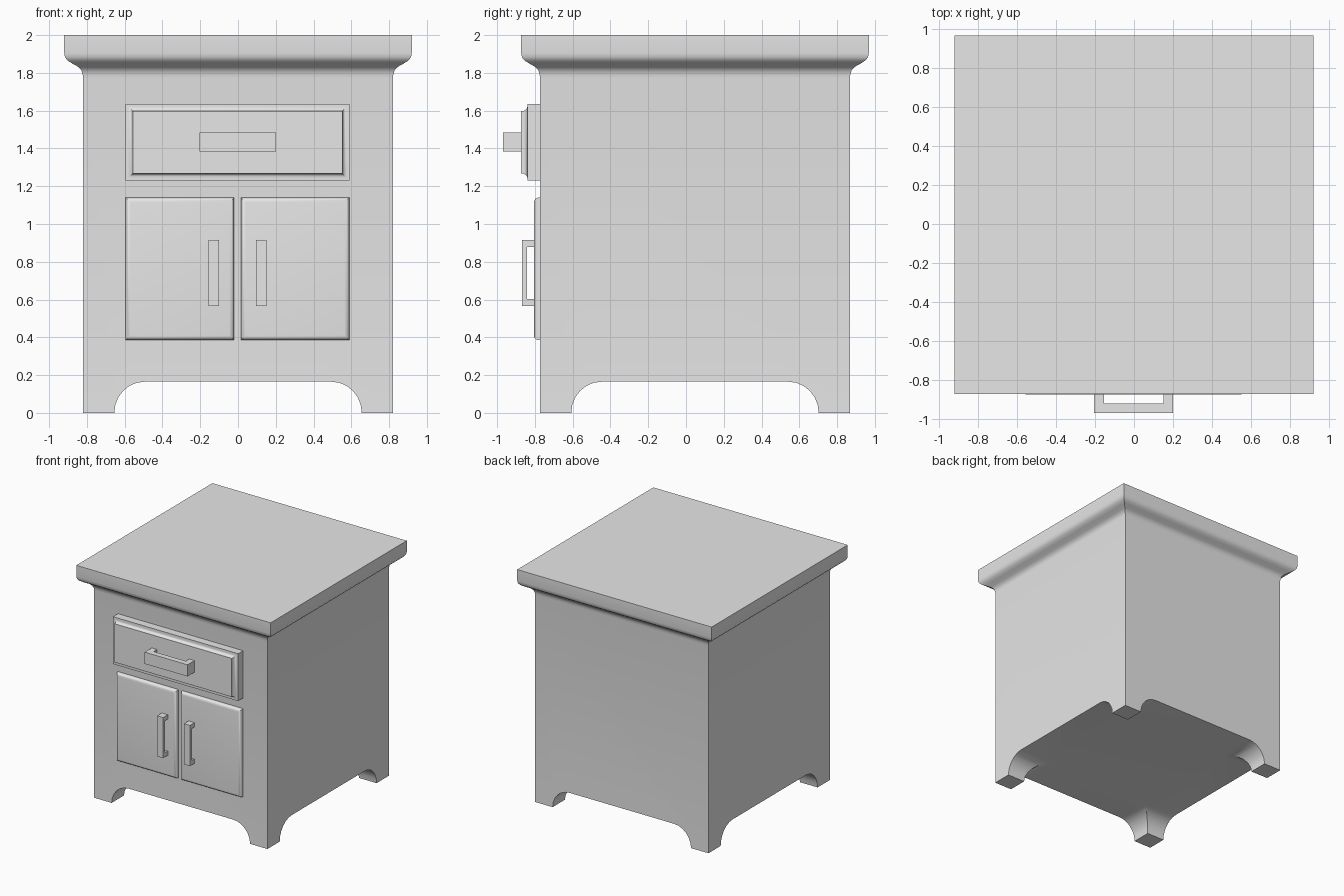
import bpy, bmesh, math
from mathutils import Vector

if "Cube" in bpy.data.objects:
    bpy.data.objects.remove(bpy.data.objects["Cube"], do_unlink=True)

GREY = (0.8, 0.8, 0.8, 1)
paint = bpy.data.materials.new("plain grey")
paint.diffuse_color = GREY
paint.use_nodes = True
paint.node_tree.nodes["Principled BSDF"].inputs["Base Color"].default_value = GREY

MID_Y = 0.0475      # centre of the carcass, front to back
HALF = 0.82         # half width of the carcass
FACE = 0.775        # distance of the carcass front


def upright(u, v, d):
    return Vector((u, v, d))


def frontal(u, v, d):
    return Vector((u, -d, v))


def finish(name, bm):
    bmesh.ops.recalc_face_normals(bm, faces=bm.faces)
    mesh = bpy.data.meshes.new(name)
    bm.to_mesh(mesh)
    bm.free()
    mesh.materials.append(paint)
    obj = bpy.data.objects.new(name, mesh)
    bpy.context.collection.objects.link(obj)
    return obj


def loft(name, u0, u1, v0, v1, profile, place):
    """Stack rectangles; each profile entry is (outward offset, depth)."""
    bm = bmesh.new()
    rings = []
    for o, d in profile:
        corners = ((u0 - o, v0 - o), (u1 + o, v0 - o), (u1 + o, v1 + o), (u0 - o, v1 + o))
        rings.append([bm.verts.new(place(u, v, d)) for u, v in corners])
    for a, b in zip(rings, rings[1:]):
        for i in range(4):
            j = (i + 1) % 4
            bm.faces.new((a[i], a[j], b[j], b[i]))
    bm.faces.new(rings[0])
    bm.faces.new(rings[-1])
    return finish(name, bm)


def prism(name, outline, offset):
    """Extrude a closed outline of points by an offset."""
    bm = bmesh.new()
    face = bm.faces.new([bm.verts.new(p) for p in outline])
    new = bmesh.ops.extrude_face_region(bm, geom=[face])["geom"]
    bmesh.ops.translate(bm, vec=offset, verts=[e for e in new if isinstance(e, bmesh.types.BMVert)])
    return finish(name, bm)


def smooth(obj):
    bpy.ops.object.select_all(action="DESELECT")
    obj.select_set(True)
    bpy.context.view_layer.objects.active = obj
    bpy.ops.object.shade_smooth_by_angle(angle=math.radians(32))


# Carcass with moulded top
cabinet = loft("cabinet_body", -HALF, HALF, MID_Y - HALF, MID_Y + HALF,
               [(0, 0), (0, 1.775), (0.003, 1.795), (0.01, 1.815), (0.026, 1.832),
                (0.058, 1.85), (0.083, 1.866), (0.096, 1.883), (0.1, 1.905), (0.1, 2)], upright)

# Arches cut through both ways, leaving four flared feet
arc = [math.radians(a) for a in range(0, 91, 15)]
half_arch = [(0.495 + 0.16 * math.cos(a), 0.165 * math.sin(a)) for a in arc]
arch = [(0.655, -0.1)] + half_arch
arch += [(-s, z) for s, z in reversed(arch)]
cutters = [
    prism("arch_cutter_front", [(s, -2, z) for s, z in arch], (0, 4, 0)),
    prism("arch_cutter_side", [(-2, MID_Y + s, z) for s, z in arch], (4, 0, 0)),
]
bpy.context.view_layer.objects.active = cabinet
for cutter in cutters:
    cutter.hide_render = True
    cut = cabinet.modifiers.new("arch", "BOOLEAN")
    cut.operation = "DIFFERENCE"
    cut.solver = "EXACT"
    cut.object = cutter
    bpy.ops.object.modifier_apply(modifier=cut.name)
for cutter in cutters:
    bpy.data.objects.remove(cutter, do_unlink=True)
smooth(cabinet)

# Drawer front with a cove round its raised panel
cove = [(-0.014, 0.84), (-0.024, 0.843), (-0.032, 0.851), (-0.037, 0.861), (-0.038, 0.873)]
smooth(loft("drawer_front", -0.595, 0.59, 1.23, 1.635,
            [(0, FACE - 0.01), (0, 0.84)] + cove, frontal))

# Doors with rounded front edges
R = 0.026
rounding = [(R * (math.cos(a) - 1), 0.805 - R + R * math.sin(a)) for a in arc]
for side, x0, x1 in (("right", -0.595, -0.02), ("left", 0.015, 0.59)):
    smooth(loft(side + "_door", x0, x1, 0.385, 1.14, [(0, FACE - 0.01)] + rounding, frontal))


# Bracket handles
def bracket(a0, a1, leg, back, inner, outer):
    return [(a0, back), (a0, outer), (a1, outer), (a1, back),
            (a1 - leg, back), (a1 - leg, inner), (a0 + leg, inner), (a0 + leg, back)]


prism("drawer_handle",
      [frontal(a, 1.385, d) for a, d in bracket(-0.205, 0.2, 0.05, 0.872, 0.92, 0.968)],
      (0, 0, 0.1))
for side, x in (("right", -0.157), ("left", 0.096)):
    prism(side + "_door_handle",
          [frontal(x, a, d) for a, d in bracket(0.567, 0.915, 0.037, 0.803, 0.842, 0.868)],
          (0.056, 0, 0))
